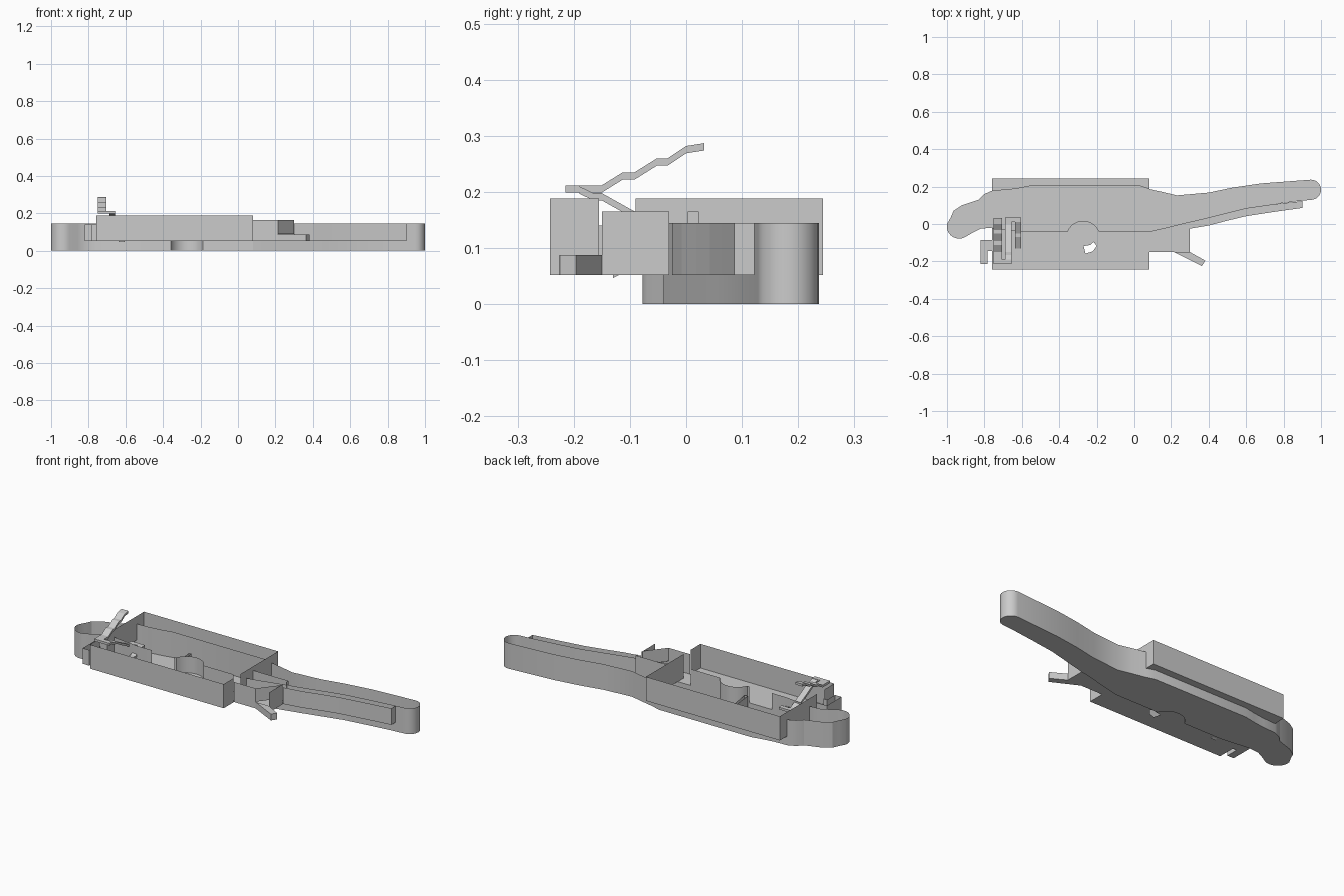
import bpy, bmesh
from math import cos, sin, radians

if "Cube" in bpy.data.objects:
    bpy.data.objects.remove(bpy.data.objects["Cube"])


def finish(name, bm, smooth=False):
    bmesh.ops.remove_doubles(bm, verts=bm.verts, dist=0.0005)
    bmesh.ops.recalc_face_normals(bm, faces=bm.faces)
    me = bpy.data.meshes.new(name)
    bm.to_mesh(me)
    bm.free()
    ob = bpy.data.objects.new(name, me)
    bpy.context.collection.objects.link(ob)
    if smooth:
        bpy.context.view_layer.objects.active = ob
        ob.select_set(True)
        bpy.ops.object.shade_smooth_by_angle(angle=radians(25))
        ob.select_set(False)
    return ob


def add_wall(bm, pts, z0, z1):
    for (ax, ay), (bx, by) in zip(pts, pts[1:]):
        quad = [(ax, ay, z0), (bx, by, z0), (bx, by, z1), (ax, ay, z1)]
        bm.faces.new([bm.verts.new(p) for p in quad])


def add_floor(bm, loops, z):
    edges = []
    for loop in loops:
        vs = [bm.verts.new((x, y, z)) for x, y in loop]
        edges += [bm.edges.new((a, b)) for a, b in zip(vs, vs[1:] + vs[:1])]
    bmesh.ops.triangle_fill(bm, use_beauty=True, edges=edges, normal=(0, 0, 1))


def wall(name, pts, z0, z1, smooth=False):
    bm = bmesh.new()
    add_wall(bm, pts, z0, z1)
    return finish(name, bm, smooth)


def floor(name, loops, z):
    bm = bmesh.new()
    add_floor(bm, loops, z)
    return finish(name, bm)


def arc(cx, cy, r, a0, a1, n=12):
    angles = [radians(a0 + (a1 - a0) * i / n) for i in range(n + 1)]
    return [(cx + r * cos(a), cy + r * sin(a)) for a in angles]


def stair(name, x0, x1, profile, thick=0.013):
    # folded strip: profile of (y, z) points extruded across x
    bm = bmesh.new()
    loop = profile + [(y, z - thick) for y, z in reversed(profile)]
    a = [bm.verts.new((x0, y, z)) for y, z in loop]
    b = [bm.verts.new((x1, y, z)) for y, z in loop]
    n, m = len(loop), len(profile)
    for i in range(n):
        j = (i + 1) % n
        bm.faces.new((a[i], a[j], b[j], b[i]))
    for i in range(m - 1):
        for s in (a, b):
            bm.faces.new((s[i], s[i + 1], s[n - 2 - i], s[n - 1 - i]))
    return finish(name, bm)


LOW, RIM, TOP = 0.052, 0.145, 0.188

# sunken basin: outline pieces, counter-clockwise
left_front = arc(-0.935, -0.012, 0.066, 170, 300) + [
    (-0.86, -0.045), (-0.82, -0.025), (-0.76, -0.02), (-0.68, -0.03), (-0.6, -0.04)]
bay = [(x, max(y, -0.04)) for x, y in arc(-0.272, -0.075, 0.092, 158, 22, 14)]
front_right = [(0.08, -0.04), (0.15, -0.025), (0.25, 0.0), (0.38, 0.03), (0.48, 0.055),
               (0.6, 0.085), (0.74, 0.105), (0.88, 0.123)]
right_back = arc(0.946, 0.183, 0.054, -90, 90) + [
    (0.68, 0.217), (0.53, 0.195), (0.4, 0.168), (0.23, 0.153), (0.16, 0.17), (0.08, 0.187),
    (0.03, 0.203), (-0.55, 0.204), (-0.61, 0.192), (-0.68, 0.182), (-0.76, 0.178),
    (-0.8, 0.16), (-0.83, 0.13), (-0.92, 0.1), (-0.965, 0.07), (-0.98, 0.035)]
door_a, door_b, door_c = (-0.51, -0.04), (-0.37, -0.04), (0.0, -0.04)
outline = left_front + [door_a, door_b] + bay + [door_c] + front_right + right_back

bm = bmesh.new()
add_floor(bm, [outline], 0)
add_wall(bm, left_front + [door_a], 0, RIM)
add_wall(bm, [door_a, door_b], 0, LOW)
add_wall(bm, [door_b] + bay + [door_c], 0, RIM)
add_wall(bm, [door_c, front_right[0]], 0, LOW)
add_wall(bm, front_right + right_back + [outline[0]], 0, RIM)
finish("basin", bm, True)

# hall around the basin: raised floors and outer walls
W, E, S, N = -0.758, 0.08, -0.242, 0.244
hole = [(-0.27, -0.118), (-0.235, -0.112), (-0.216, -0.096), (-0.2, -0.118),
        (-0.222, -0.147), (-0.26, -0.158)]
front_edge = left_front[-3:] + [door_a, door_b] + bay + [door_c, (E, -0.04)]
floor("hall_front_floor", [front_edge + [(E, S), (W, S)], hole], LOW)
back_edge = [p for p in right_back if -0.77 < p[0] < 0.09]
floor("hall_back_ledge", [back_edge + [(W, N), (E, N)]], LOW)
wall("hall_outer_wall", [(E, -0.09), (E, N), (W, N), (W, -0.09)], LOW, TOP)
wall("hall_front_wall", [(W, -0.155), (W, S), (E, S), (E, -0.155)], LOW, TOP)

# thin slanted partition inside the basin
wall("partition", [(-0.39, 0.12), (-0.377, 0.123), (-0.355, -0.015), (-0.373, -0.02),
                   (-0.39, 0.12)], 0, 0.1)

# side channel running along the right arm
channel = [(0.3, -0.025), (0.4, -0.008), (0.5, 0.018), (0.6, 0.042), (0.75, 0.065), (0.9, 0.086)]
channel_end = (0.9, 0.122)
floor("channel_floor", [channel + [channel_end] + front_right[6:1:-1]], LOW)
wall("channel_wall", channel + [channel_end], LOW, RIM)

# annex at the right end of the hall
floor("annex_floor", [[(E, -0.15), (0.215, -0.15), (0.3, -0.15), (0.3, -0.025), (0.3, 0.011),
                       (0.25, 0.0), (0.15, -0.025), (E, -0.04)]], LOW)
wall("annex_front_wall", [(E, -0.15), (0.215, -0.15)], LOW, 0.165)
wall("annex_lintel", [(0.215, -0.15), (0.3, -0.042)], 0.09, 0.165)
wall("annex_end_wall", [(0.3, -0.15), (0.3, -0.03)], LOW, 0.165)
wall("annex_back_wall", [(E, 0.022), (0.3, 0.022), (0.3, 0.003)], LOW, 0.165)

# low angled exit passage
tail = [(0.215, -0.15), (0.363, -0.225), (0.382, -0.196), (0.3, -0.15)]
floor("exit_floor", [tail], LOW)
floor("exit_roof", [tail], 0.088)
wall("exit_walls", tail, LOW, 0.088)

# hooked passage at the left end
hook = [(W, -0.085), (-0.822, -0.085), (-0.822, -0.215), (-0.782, -0.215),
        (-0.782, -0.145), (W, -0.145)]
floor("hook_floor", [hook], LOW)
wall("hook_walls", hook, LOW, 0.14)

# folded stairs in three flights
stair("upper_stair", -0.75, -0.707,
      [(-0.215, 0.212), (-0.15, 0.212), (-0.113, 0.235), (-0.092, 0.235), (-0.052, 0.26),
       (-0.033, 0.26), (0.0, 0.282), (0.032, 0.287)])
stair("upper_landing", -0.707, -0.655, [(-0.215, 0.212), (-0.19, 0.212)])
stair("middle_stair", -0.69, -0.655,
      [(-0.19, 0.21), (-0.165, 0.198), (-0.15, 0.198), (-0.1, 0.17), (-0.05, 0.145),
       (0.0, 0.12), (0.035, 0.12)])
stair("lower_landing", -0.655, -0.605, [(0.01, 0.12), (0.035, 0.12)])
stair("lower_stair", -0.635, -0.605, [(0.01, 0.12), (-0.05, 0.09), (-0.07, 0.09), (-0.13, 0.06)])
